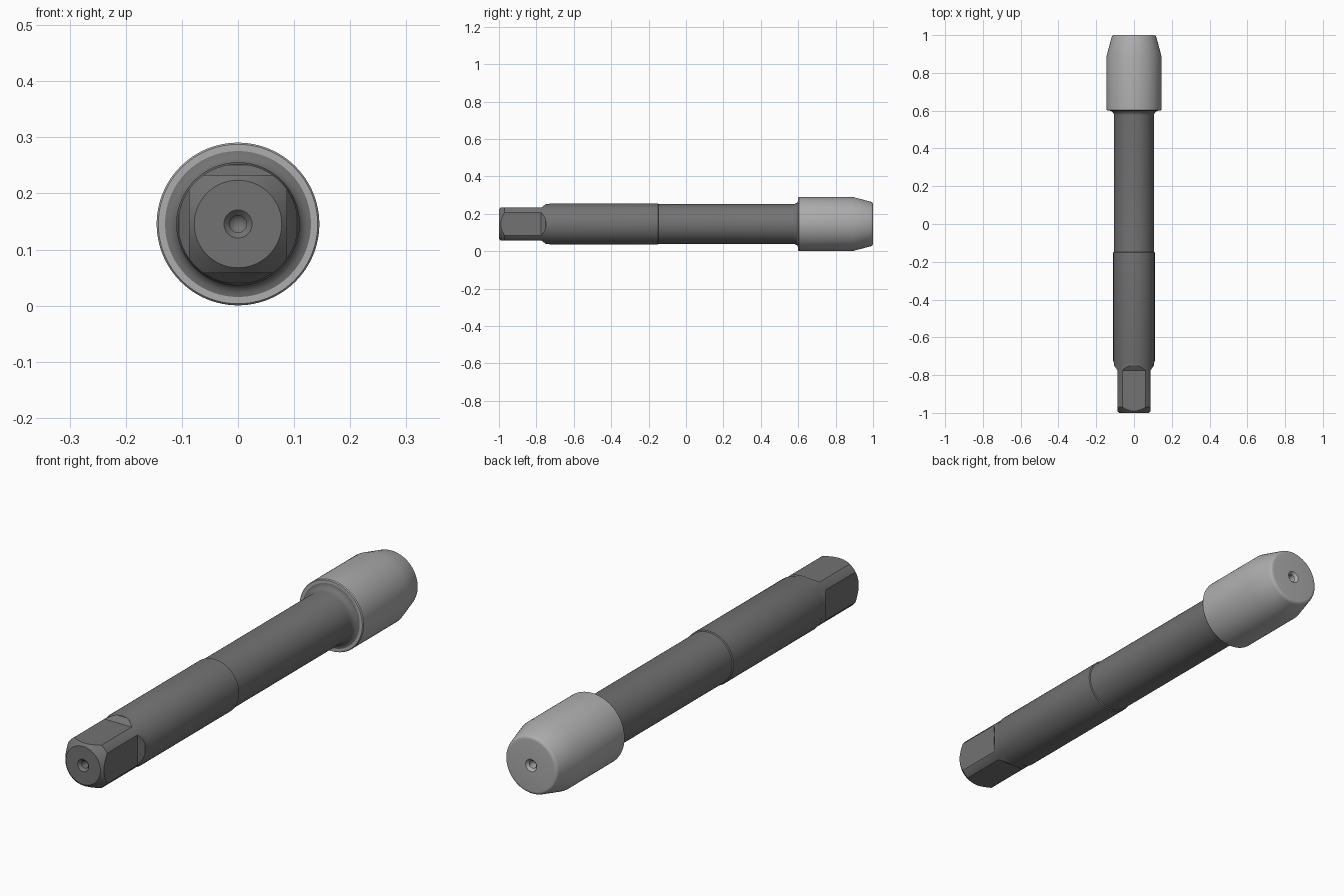
import bpy, bmesh, math
from mathutils import Matrix, Vector

if "Cube" in bpy.data.objects:
    bpy.data.objects.remove(bpy.data.objects["Cube"])

CZ = 0.1455   # height of the axis
SEG = 96


def material(name, v):
    m = bpy.data.materials.new(name)
    m.diffuse_color = (v, v, v, 1)
    m.use_nodes = True
    m.node_tree.nodes["Principled BSDF"].inputs["Base Color"].default_value = m.diffuse_color
    return m


def add_object(name, bm):
    bmesh.ops.recalc_face_normals(bm, faces=bm.faces)
    me = bpy.data.meshes.new(name)
    bm.to_mesh(me)
    bm.free()
    ob = bpy.data.objects.new(name, me)
    bpy.context.collection.objects.link(ob)
    return ob


def loft(name, profile, sides, phase=0.0, grow=1.0):
    """Revolve (radius, y) points around the horizontal axis."""
    bm = bmesh.new()
    rings = []
    for r, y in profile:
        if r == 0:
            rings.append([bm.verts.new((0, y, CZ))] * sides)
        else:
            rings.append([bm.verts.new((r * grow * math.cos(phase + 2 * math.pi * i / sides), y,
                                        CZ + r * grow * math.sin(phase + 2 * math.pi * i / sides)))
                          for i in range(sides)])
    for a, b in zip(rings, rings[1:]):
        for i in range(sides):
            j = (i + 1) % sides
            bm.faces.new(list(dict.fromkeys((a[i], a[j], b[j], b[i]))))
    return add_object(name, bm)


def smooth(ob):
    bpy.ops.object.select_all(action='DESELECT')
    ob.select_set(True)
    bpy.context.view_layer.objects.active = ob
    bpy.ops.object.shade_smooth_by_angle(angle=math.radians(25))


# Shank with centre hole, drive end, collar and flared neck
fillet = [(0.13 - 0.024 * math.cos(t * math.pi / 10), 0.573 + 0.027 * math.sin(t * math.pi / 10))
          for t in range(6)]
shank = loft("shank", [
    (0, -0.93), (0.015, -0.945), (0.015, -0.99), (0.025, -1.0),
    (0.078, -1.0), (0.107, -0.97), (0.107, -0.735), (0.11, -0.725),
    (0.11, -0.15), (0.106, -0.147)] + fillet + [(0, 0.6)], SEG)

# Square drive flats that ramp out into the round shank
flats = loft("flats_cutter", [
    (0, -1.1), (0.0875, -1.1), (0.0875, -0.775), (0.105, -0.75),
    (0.2, -0.735), (0.2, 0.7), (0, 0.7)], 4, math.pi / 4, math.sqrt(2))
flats.hide_render = True
mod = shank.modifiers.new("flats", 'BOOLEAN')
mod.operation = 'INTERSECT'
mod.solver = 'EXACT'
mod.object = flats
bpy.context.view_layer.objects.active = shank
bpy.ops.object.modifier_apply(modifier=mod.name)
bpy.data.objects.remove(flats)

# Remove the hidden cap inside the head
bm = bmesh.new()
bm.from_mesh(shank.data)
caps = [f for f in bm.faces if all(v.co.y > 0.5995 for v in f.verts)]
bmesh.ops.delete(bm, geom=caps, context='FACES')
bm.to_mesh(shank.data)
bm.free()

# Head with tapered nose, rounded rim and centre hole
rim = [(0.105 + 0.014 * math.cos(math.radians(a)), 0.986 + 0.014 * math.sin(math.radians(a)))
       for a in (15, 35, 55, 75, 90)]
head = loft("head", [(0.13, 0.6), (0.142, 0.6), (0.145, 0.604), (0.145, 0.89)] + rim + [
    (0.025, 1.0), (0.015, 0.99), (0.015, 0.945), (0, 0.93)], SEG)

shank.data.materials.append(material("dark_steel", 0.17))
head.data.materials.append(material("light_steel", 0.42))
for ob in (shank, head):
    smooth(ob)
